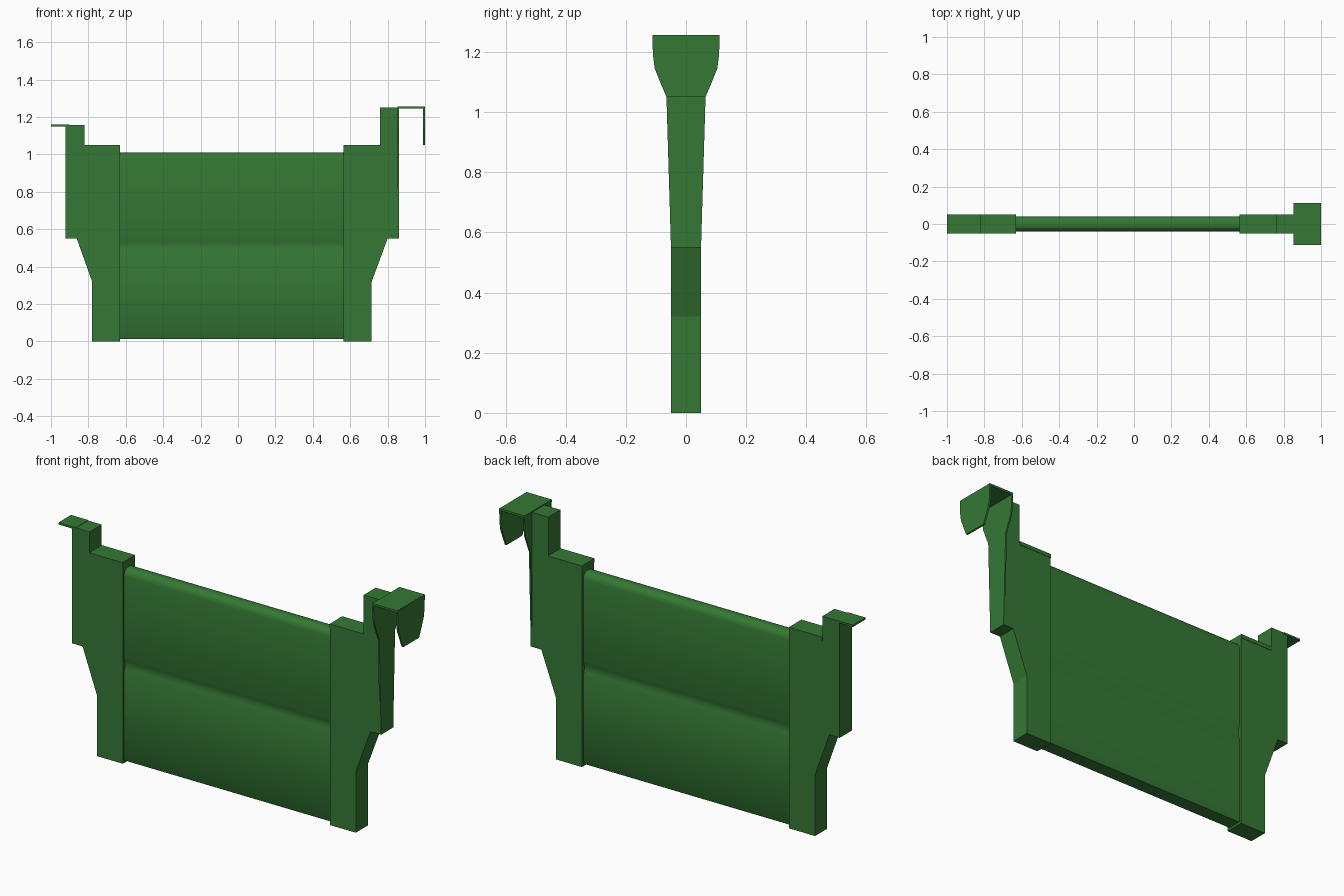
import bpy, bmesh
from mathutils import Vector

if "Cube" in bpy.data.objects:
    bpy.data.objects.remove(bpy.data.objects["Cube"])

green = bpy.data.materials.new("green")
green.diffuse_color = (0.035, 0.19, 0.035, 1)
green.use_nodes = True
green.node_tree.nodes["Principled BSDF"].inputs["Base Color"].default_value = green.diffuse_color


def extrude(name, profile, axis, start, end):
    """Extrude a closed 2D profile: (x, z) along y, or (y, z) along x."""
    bm = bmesh.new()
    if axis == 'Y':
        verts = [bm.verts.new((a, start, b)) for a, b in profile]
        move = Vector((0, end - start, 0))
    else:
        verts = [bm.verts.new((start, a, b)) for a, b in profile]
        move = Vector((end - start, 0, 0))
    face = bm.faces.new(verts)
    ext = bmesh.ops.extrude_face_region(bm, geom=[face], use_keep_orig=True)
    bmesh.ops.translate(bm, vec=move, verts=[v for v in ext['geom'] if isinstance(v, bmesh.types.BMVert)])
    bmesh.ops.recalc_face_normals(bm, faces=bm.faces)
    me = bpy.data.meshes.new(name)
    bm.to_mesh(me)
    bm.free()
    me.materials.append(green)
    ob = bpy.data.objects.new(name, me)
    bpy.context.collection.objects.link(ob)
    return ob


def box(name, x0, x1, y, z0, z1):
    return extrude(name, [(x0, z0), (x1, z0), (x1, z1), (x0, z1)], 'Y', -y, y)


def symmetric(half):
    """Close a half profile (+y side, bottom to top) by mirroring it."""
    return half + [(-a, b) for a, b in reversed(half)]


# Centre board with rounded top and a shallow groove on both faces
board = extrude("centre_board", symmetric([
    (0.036, 0.012), (0.04, 0.018),
    (0.04, 0.47), (0.033, 0.49), (0.030, 0.51), (0.033, 0.53), (0.04, 0.55),
    (0.04, 0.975), (0.036, 0.992), (0.026, 1.004), (0.015, 1.01)]), 'X', -0.64, 0.575)
bpy.ops.object.select_all(action='DESELECT')
board.select_set(True)
bpy.context.view_layer.objects.active = board
bpy.ops.object.shade_smooth_by_angle(angle=0.6)


# Stepped end posts: inner edge, foot, tab and outer edge positions in x
def post(side, inner, foot, shoulder, outer, tab, top):
    extrude(side + "_post", [
        (inner, 0), (foot, 0), (foot, 0.32), (shoulder, 0.55), (outer, 0.55),
        (outer, top), (tab, top), (tab, 1.048), (inner, 1.048)], 'Y', -0.05, 0.05)
    x0, x1 = sorted((inner, tab))
    box(side + "_post_cap", x0, x1, 0.052, 1.03, 1.05)


post("left", -0.63, -0.78, -0.862, -0.922, -0.822, 1.158)
post("right", 0.565, 0.715, 0.80, 0.855, 0.76, 1.252)

# Flat hanging ledge on the left
box("left_ledge", -1.0, -0.90, 0.052, 1.15, 1.16)

# Flared bracket on the right: back plate, bridge and hanging lip
flare = [(0.065, 1.05), (0.082, 1.09), (0.104, 1.145), (0.11, 1.19), (0.112, 1.256)]
extrude("bracket_back_plate", symmetric([(0.05, 0.55)] + flare), 'X', 0.853, 0.861)
extrude("bracket_lip", symmetric(flare), 'X', 0.99, 1.0)
box("bracket_bridge", 0.853, 0.998, 0.112, 1.246, 1.257)
